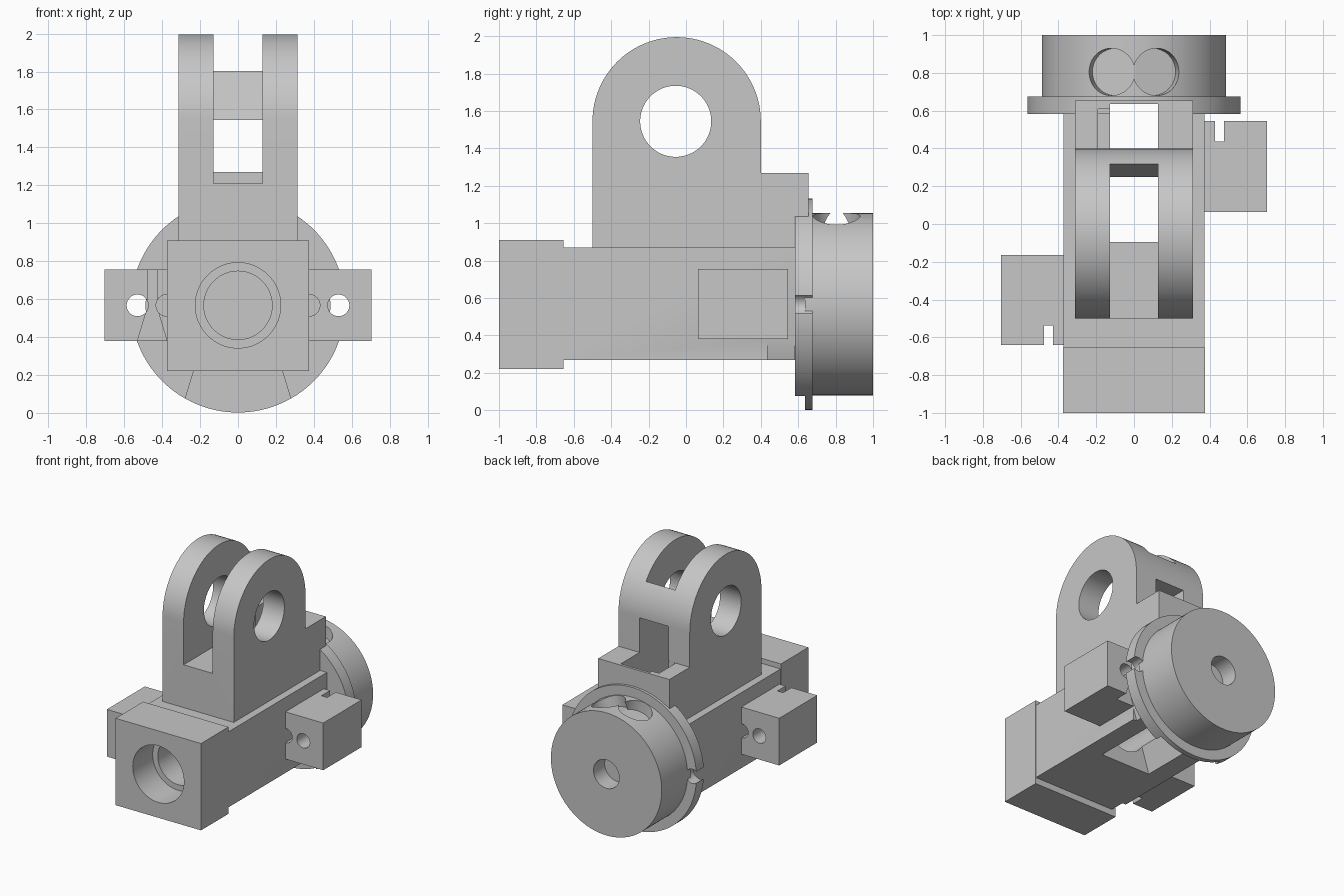
import bpy, bmesh, math
from mathutils import Vector

cube = bpy.data.objects.get("Cube")
if cube:
    bpy.data.objects.remove(cube, do_unlink=True)

grey = bpy.data.materials.new("machined grey")
grey.use_nodes = True
COLOUR = (0.57, 0.57, 0.57, 1)
grey.diffuse_color = COLOUR
grey.node_tree.nodes["Principled BSDF"].inputs["Base Color"].default_value = COLOUR


def make(name, bm):
    bmesh.ops.recalc_face_normals(bm, faces=bm.faces[:])
    mesh = bpy.data.meshes.new(name)
    bm.to_mesh(mesh)
    bm.free()
    mesh.materials.append(grey)
    obj = bpy.data.objects.new(name, mesh)
    bpy.context.collection.objects.link(obj)
    return obj


def prism(name, profile, axis, lo, hi):
    """Extrude a 2D profile: (y, z) along x, or (x, z) along y."""
    bm = bmesh.new()
    place = (lambda a, b: (lo, a, b)) if axis == "x" else (lambda a, b: (a, lo, b))
    face = bm.faces.new([bm.verts.new(place(a, b)) for a, b in profile])
    moved = bmesh.ops.extrude_face_region(bm, geom=[face])["geom"]
    shift = Vector((hi - lo, 0, 0)) if axis == "x" else Vector((0, hi - lo, 0))
    bmesh.ops.translate(bm, vec=shift, verts=[v for v in moved if isinstance(v, bmesh.types.BMVert)])
    return make(name, bm)


def box(name, x, y, z):
    return prism(name, [(x[0], z[0]), (x[1], z[0]), (x[1], z[1]), (x[0], z[1])], "y", *y)


def cylinder(name, start, end, radius, sides=96):
    start, end = Vector(start), Vector(end)
    bm = bmesh.new()
    bmesh.ops.create_cone(bm, cap_ends=True, segments=sides, radius1=radius,
                          radius2=radius, depth=(end - start).length)
    turn = (end - start).to_track_quat("Z", "Y").to_matrix().to_4x4()
    bm.transform(turn)
    bmesh.ops.translate(bm, vec=(start + end) / 2, verts=bm.verts)
    return make(name, bm)


def funnel(name, x, half, y, top, knee, bottom, slope):
    """Upright slot that splays outwards below the knee height."""
    wide = half + slope * (knee - bottom)
    return prism(name, [(x - wide, bottom), (x + wide, bottom), (x + half, knee),
                        (x + half, top), (x - half, top), (x - half, knee)], "y", *y)


def finish(obj, cutters):
    for cutter in cutters:
        mod = obj.modifiers.new("cut", "BOOLEAN")
        mod.operation = "DIFFERENCE"
        mod.solver = "EXACT"
        mod.object = cutter
    bpy.context.view_layer.update()
    graph = bpy.context.evaluated_depsgraph_get()
    mesh = bpy.data.meshes.new_from_object(obj.evaluated_get(graph))
    obj.modifiers.clear()
    obj.data = mesh
    mesh.shade_smooth()
    mesh.set_sharp_from_angle(angle=math.radians(30))


AXIS_Z = 0.567

# Cutters: central well, lug slot, bores
well = funnel("well_cutter", 0, 0.128, (-0.095, 0.635), 1.545, 0.56, -0.1, 0.31)
lug_slot = prism("lug_slot_cutter", [(-0.6, 1.21), (0.25, 1.21), (0.25, 1.545),
                                     (0.4, 2.11), (-0.6, 2.11)], "x", -0.128, 0.128)
pin_hole = cylinder("pin_hole_cutter", (-1, -0.055, 1.545), (1, -0.055, 1.545), 0.19)
bore = cylinder("bore_cutter", (0, -1.1, AXIS_Z), (0, 0.635, AXIS_Z), 0.18)
counterbore = cylinder("counterbore_cutter", (0, -1.1, AXIS_Z), (0, -0.75, AXIS_Z), 0.225)
tail_pocket = box("tail_pocket_cutter", (-0.19, -0.1), (0.401, 0.61), (1.06, 1.4))
cutters = [well, lug_slot, pin_hole, bore, counterbore, tail_pocket]

# Cutters and blocks for the two side clamps
blocks, side_slots, bolt_holes = [], [], []
for side, label in ((1, "left"), (-1, "right")):
    def span(a, b):
        return tuple(sorted((side * a, side * b)))
    slot = funnel(label + "_slot_cutter", side * 0.4525, 0.025,
                  span(0.437, 0.58 if side > 0 else 0.66), 0.9, 0.555, 0.2, 0.3)
    holes = [cylinder(label + "_bolt_cutter", (side * x, -0.8, AXIS_Z),
                      (side * x, 0.8, AXIS_Z), 0.057, 48) for x in (0.53, 0.375)]
    if side < 0:
        slot.location.y = -0.1
    block = box(label + "_clamp_block", span(0.34, 0.705),
                (0.063, 0.545) if side > 0 else (-0.64, -0.163), (0.38, 0.755))
    blocks.append((block, [slot] + holes))
    side_slots.append(slot)
    bolt_holes.append(holes[0])
    cutters += [slot] + holes

# Main body and front collar
body = box("body", (-0.373, 0.373), (-0.67, 0.582), (0.27, 0.87))
finish(body, [well, bore] + side_slots)
collar = box("front_collar", (-0.375, 0.375), (-1, -0.655), (0.22, 0.91))
finish(collar, [bore, counterbore])
for block, cuts in blocks:
    finish(block, cuts)

# Upright lugs with a rounded top, and the stepped tail behind them
arc = [(-0.05 + 0.45 * math.cos(math.pi * i / 48), 1.545 + 0.45 * math.sin(math.pi * i / 48))
       for i in range(49)]
lugs = prism("pivot_lugs", [(-0.5, 0.85), (0.4, 0.85)] + arc, "x", -0.313, 0.313)
finish(lugs, [well, lug_slot, pin_hole])
tail = prism("tail", [(0.39, 0.85), (0.58, 0.85), (0.58, 1.03), (0.655, 1.03),
                      (0.655, 1.27), (0.39, 1.27)], "x", -0.313, 0.313)
finish(tail, [well, tail_pocket])

# Rear flange and drum
flange = cylinder("flange", (0, 0.582, AXIS_Z), (0, 0.676, AXIS_Z), 0.565, 128)
finish(flange, [well, bore] + bolt_holes)
drum = cylinder("drum", (0, 0.637, AXIS_Z), (0, 1, AXIS_Z), 0.487, 128)
back_hole = cylinder("back_hole_cutter", (0, 0.86, AXIS_Z), (0, 1.1, AXIS_Z), 0.113, 64)
skew_hole = cylinder("skew_hole_cutter", (-0.08, 0.59, 0.6), (0.02, 0.8, 0.55), 0.062, 48)
drum_cuts = [back_hole, skew_hole]
for tilt in (-1, 1):
    out = Vector((tilt * math.sin(0.25), 0, math.cos(0.25)))
    centre = Vector((0, 0.805, AXIS_Z))
    drum_cuts.append(cylinder("radial_hole_cutter", centre + out * 0.4,
                              centre + out * 0.6, 0.125, 64))
finish(drum, drum_cuts)

for cutter in cutters + drum_cuts:
    bpy.data.objects.remove(cutter, do_unlink=True)
